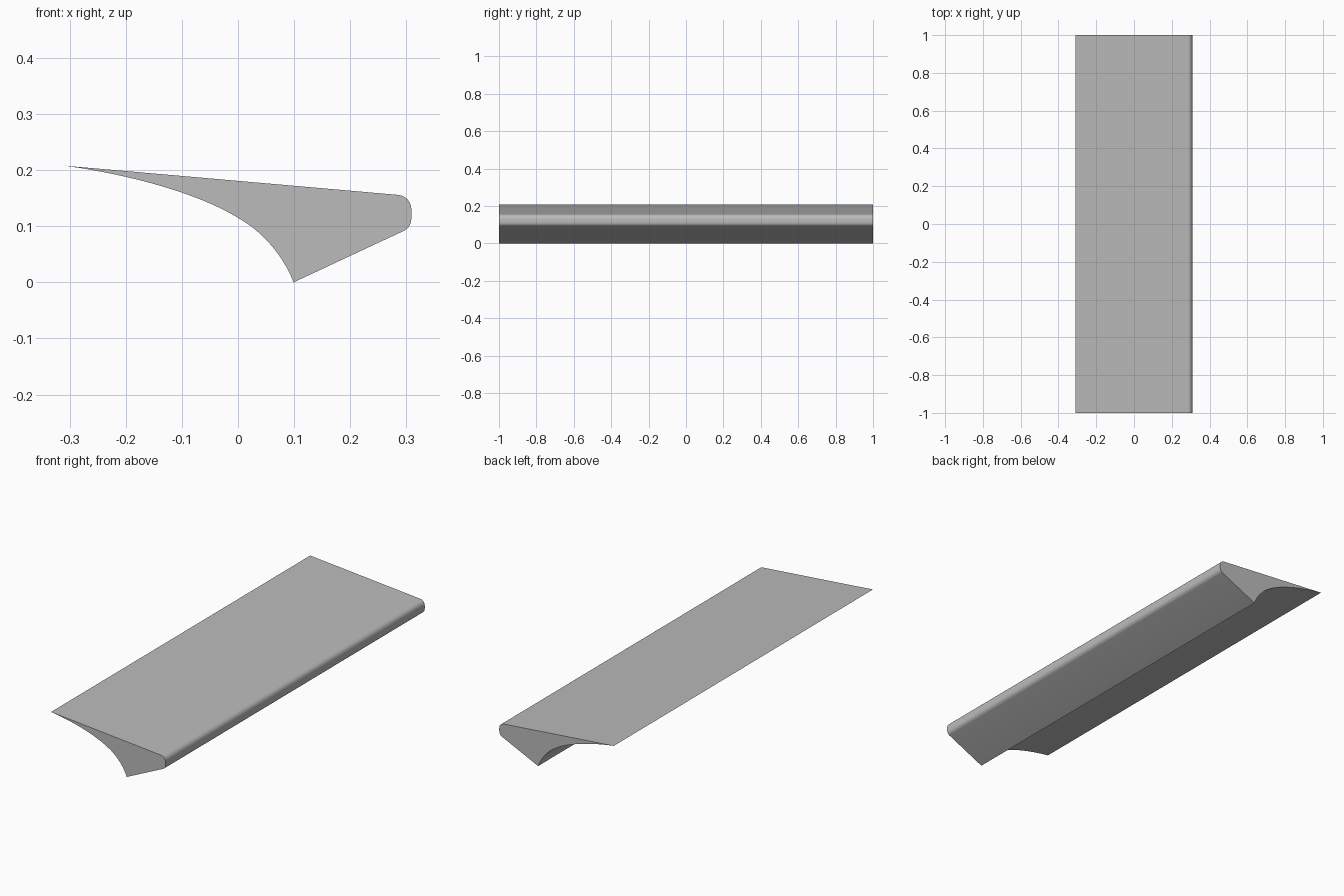
import bpy
import bmesh
import math
from mathutils import Vector
from mathutils.geometry import interpolate_bezier

cube = bpy.data.objects.get("Cube")
if cube:
    bpy.data.objects.remove(cube, do_unlink=True)

HALF_LENGTH = 1.0

# Plain grey material
grey = bpy.data.materials.new("plain grey")
grey.use_nodes = True
colour = (0.5, 0.5, 0.5, 1)
grey.diffuse_color = colour
grey.node_tree.nodes["Principled BSDF"].inputs["Base Color"].default_value = colour


def bezier(a, b, c, d, steps):
    """Points along a curve in the x-z plane, without the last one."""
    pts = [Vector((x, 0, z)) for x, z in (a, b, c, d)]
    return interpolate_bezier(*pts, steps + 1)[:-1]


# Cross-section: pointed lip, rounded nose, sloping underside, concave cove
lip, keel, bend = (-0.31, 0.208), (0.099, 0), (0, 0.115)
nose_top, nose_low = (0.309, 0.129), (0.309, 0.116)
profile = [Vector((lip[0], 0, lip[1]))]
profile += bezier((0.284, 0.156), (0.299, 0.155), (0.309, 0.144), nose_top, 10)
profile += [Vector((nose_top[0], 0, nose_top[1]))]
profile += bezier(nose_low, (0.309, 0.105), (0.305, 0.097), (0.296, 0.092), 10)
profile += [Vector((0.296, 0, 0.092))]
profile += bezier(keel, (0.082, 0.045), (0.045, 0.09), bend, 14)
profile += bezier(bend, (-0.075, 0.161), (-0.2, 0.193), lip, 18)

# Extrude the cross-section along the length
bm = bmesh.new()
end = bm.faces.new([bm.verts.new(p - Vector((0, HALF_LENGTH, 0))) for p in profile])
extruded = bmesh.ops.extrude_face_region(bm, geom=[end], use_keep_orig=True)
far = [v for v in extruded["geom"] if isinstance(v, bmesh.types.BMVert)]
bmesh.ops.translate(bm, verts=far, vec=(0, 2 * HALF_LENGTH, 0))
bmesh.ops.recalc_face_normals(bm, faces=bm.faces)

mesh = bpy.data.meshes.new("edge_moulding")
bm.to_mesh(mesh)
bm.free()
mesh.materials.append(grey)

moulding = bpy.data.objects.new("edge_moulding", mesh)
bpy.context.collection.objects.link(moulding)
bpy.context.view_layer.objects.active = moulding
moulding.select_set(True)
bpy.ops.object.shade_smooth_by_angle(angle=math.radians(30))
